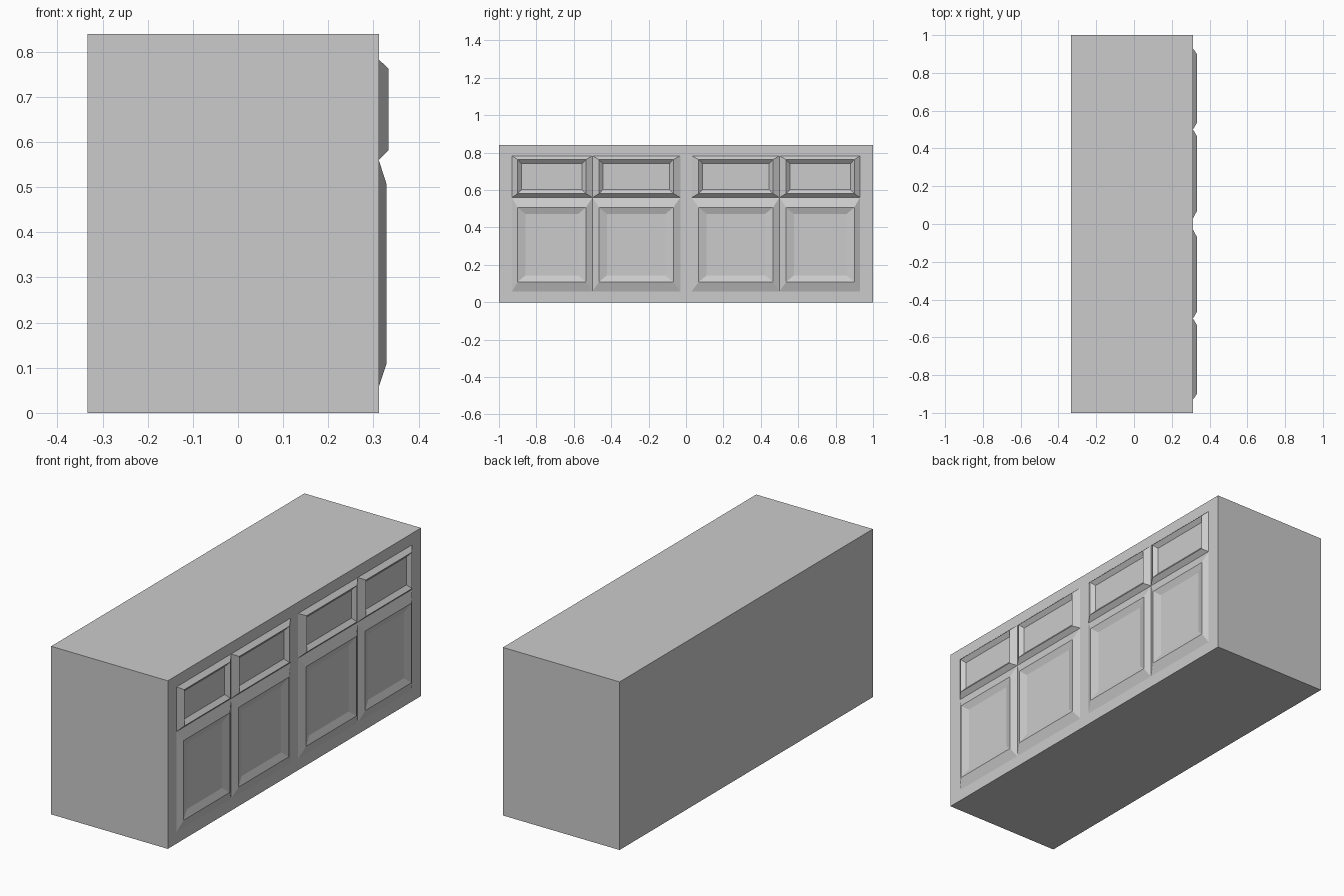
import bpy, bmesh

if "Cube" in bpy.data.objects:
    bpy.data.objects.remove(bpy.data.objects["Cube"])

FRONT = 0.312  # x of the flat cabinet face


def make_object(name, bm):
    bmesh.ops.recalc_face_normals(bm, faces=bm.faces[:])
    mesh = bpy.data.meshes.new(name)
    bm.to_mesh(mesh)
    bm.free()
    obj = bpy.data.objects.new(name, mesh)
    bpy.context.collection.objects.link(obj)
    return obj


def box(name, lo, hi):
    bm = bmesh.new()
    bmesh.ops.create_cube(bm, size=1)
    for v in bm.verts:
        v.co = [a + (c + 0.5) * (b - a) for a, b, c in zip(lo, hi, v.co)]
    return make_object(name, bm)


def panel(name, rings):
    """Nested rectangles (x, y0, y1, z0, z1), joined from outside to inside."""
    bm = bmesh.new()
    loops = [[bm.verts.new((x, y, z)) for y, z in ((y0, z0), (y1, z0), (y1, z1), (y0, z1))]
             for x, y0, y1, z0, z1 in rings]
    for a, b in zip(loops, loops[1:]):
        for i in range(4):
            j = (i + 1) % 4
            bm.faces.new((a[i], a[j], b[j], b[i]))
    bm.faces.new(loops[-1])
    bm.faces.new(loops[0][::-1])
    return make_object(name, bm)


def inset(y0, y1, z0, z1, d, e):
    return y0 + d, y1 - d, z0 + e, z1 - e


# cabinet carcass
box("cabinet_body", (-0.333, -1, 0), (FRONT, 1, 0.84))

# outer and ridge y-ranges for the two columns, mirrored to the other half
columns = [((0.03, 0.5), (0.068, 0.465)), ((0.5, 0.93), (0.535, 0.9))]
for side in (-1, 1):
    for n, (outer, ridge) in enumerate(columns):
        oy = sorted(side * y for y in outer)
        ry = sorted(side * y for y in ridge)
        tag = f"{'left' if side < 0 else 'right'}_{n + 1}"

        # drawer front: steep raised rim around a recessed panel
        panel("drawer_" + tag, [
            (FRONT - 0.004, *oy, 0.56, 0.783),
            (FRONT, *oy, 0.56, 0.783),
            (0.333, *ry, 0.581, 0.763),
            (0.315, *inset(*ry, 0.581, 0.763, 0.02, 0.021))])

        # door front: wide sloping rim around a recessed panel
        panel("door_" + tag, [
            (FRONT - 0.004, *oy, 0.058, 0.56),
            (FRONT, *oy, 0.058, 0.56),
            (0.329, *ry, 0.109, 0.507),
            (0.316, *inset(*ry, 0.109, 0.507, 0.042, 0.035))])
